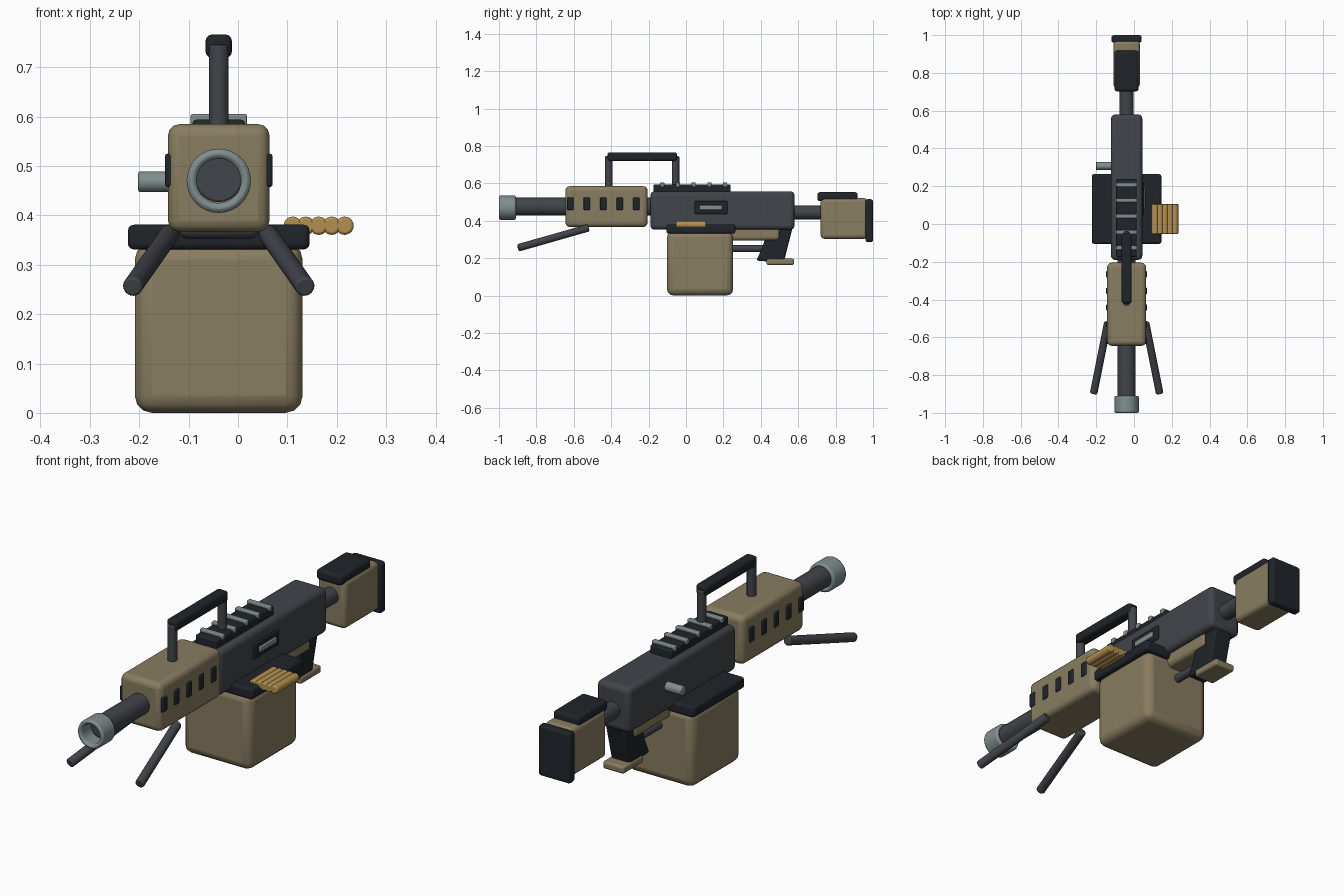
import bpy, bmesh
from math import radians
from mathutils import Vector

if "Cube" in bpy.data.objects:
    bpy.data.objects.remove(bpy.data.objects["Cube"])

CX = -0.039  # centre line of the gun


def material(name, rgb):
    m = bpy.data.materials.new(name)
    m.diffuse_color = (*rgb, 1)
    m.use_nodes = True
    m.node_tree.nodes["Principled BSDF"].inputs["Base Color"].default_value = m.diffuse_color
    return m


TAN = material("tan", (0.25, 0.205, 0.12))
BLACK = material("black", (0.014, 0.018, 0.023))
GUNMETAL = material("gunmetal", (0.052, 0.058, 0.068))
STEEL = material("steel", (0.22, 0.27, 0.27))
BRASS = material("brass", (0.45, 0.28, 0.08))


def finish(bm, name, mat, bevel=0.0, segments=3):
    bmesh.ops.recalc_face_normals(bm, faces=bm.faces)
    me = bpy.data.meshes.new(name)
    bm.to_mesh(me)
    bm.free()
    ob = bpy.data.objects.new(name, me)
    bpy.context.collection.objects.link(ob)
    me.materials.append(mat)
    if bevel:
        b = ob.modifiers.new("Bevel", 'BEVEL')
        b.width, b.segments = bevel, segments
        b.limit_method, b.angle_limit = 'ANGLE', radians(40)
    bpy.ops.object.select_all(action='DESELECT')
    bpy.context.view_layer.objects.active = ob
    ob.select_set(True)
    bpy.ops.object.shade_smooth_by_angle(angle=radians(35))
    return ob


def box(name, mat, x, y, z, bevel=0.01):
    """Bevelled box from (min, max) ranges."""
    bm = bmesh.new()
    bmesh.ops.create_cube(bm, size=1)
    for v in bm.verts:
        v.co = [(a + b) / 2 + c * (b - a) for (a, b), c in zip((x, y, z), v.co)]
    return finish(bm, name, mat, bevel)


def mid(w):
    return (CX - w / 2, CX + w / 2)


def rod(name, mat, a, b, r, bevel=0.004, sides=24):
    """Cylinder from point a to point b."""
    a, b = Vector(a), Vector(b)
    bm = bmesh.new()
    bmesh.ops.create_cone(bm, cap_ends=True, segments=sides, radius1=r, radius2=r, depth=(b - a).length)
    rot = (b - a).to_track_quat('Z', 'Y')
    for v in bm.verts:
        v.co = rot @ v.co + (a + b) / 2
    return finish(bm, name, mat, bevel, 2)


def extrude_profile(name, mat, pts, w, bevel):
    """Side profile of (y, z) points given width w about the centre line."""
    bm = bmesh.new()
    f = bm.faces.new([bm.verts.new((CX - w / 2, y, z)) for y, z in pts])
    ext = bmesh.ops.extrude_face_region(bm, geom=[f])
    for v in ext["geom"]:
        if isinstance(v, bmesh.types.BMVert):
            v.co.x += w
    return finish(bm, name, mat, bevel)


def ring(name, mat, y0, y1, z, r_out, r_in, bevel, sides=32):
    """Open tube along y."""
    bm = bmesh.new()
    prof = [(r_out, y0), (r_out, y1), (r_in, y1), (r_in, y0)]
    vs = [bm.verts.new((r, y, 0)) for r, y in prof]
    edges = [bm.edges.new((vs[i], vs[(i + 1) % 4])) for i in range(4)]
    bmesh.ops.spin(bm, geom=vs + edges, cent=(0, 0, 0), axis=(0, 1, 0),
                   angle=radians(360), steps=sides)
    bmesh.ops.remove_doubles(bm, verts=bm.verts, dist=1e-5)
    bmesh.ops.translate(bm, verts=bm.verts, vec=(CX, 0, z))
    return finish(bm, name, mat, bevel, 2)


# barrel and muzzle
ring("muzzle_brake", STEEL, -1.0, -0.91, 0.47, 0.065, 0.045, 0.008)
rod("barrel", GUNMETAL, (CX, -0.93, 0.475), (CX, -0.15, 0.475), 0.048)

# handguard with side vents
box("handguard", TAN, mid(0.206), (-0.645, -0.205), (0.366, 0.585), 0.024)
for side in (-1, 1):
    for i in range(5):
        y = -0.618 + i * 0.088
        x = sorted((CX + side * 0.09, CX + side * 0.109))
        box(f"vent_{'left' if side < 0 else 'right'}_{i + 1}", BLACK, x,
            (y - 0.017, y + 0.017), (0.457, 0.525), 0.006)

# carry handle
for n, y in (("front", -0.413), ("rear", -0.056)):
    rod(f"handle_post_{n}", GUNMETAL, (CX, y, 0.54), (CX, y, 0.745), 0.02)
box("carry_handle", BLACK, mid(0.053), (-0.42, -0.048), (0.719, 0.766), 0.012)

# receiver, top rail and slats
box("receiver", GUNMETAL, mid(0.166), (-0.19, 0.58), (0.352, 0.557), 0.022)
box("top_rail", BLACK, mid(0.106), (-0.174, 0.238), (0.545, 0.594), 0.008)
for i in range(5):
    y = -0.127 + i * 0.084
    box(f"rail_slat_{i + 1}", STEEL, mid(0.114), (y - 0.011, y + 0.011), (0.582, 0.605), 0.004)

# ejection port and charging knob
box("ejection_port", BLACK, (0.03, 0.053), (0.045, 0.222), (0.436, 0.505), 0.005)
box("ejection_bolt", STEEL, (0.04, 0.06), (0.074, 0.194), (0.457, 0.483), 0.004)
rod("charging_knob", STEEL, (-0.202, 0.307, 0.468), (-0.1, 0.307, 0.468), 0.021)

# ammunition box, lid and belt
box("ammo_box", TAN, (-0.209, 0.131), (-0.102, 0.252), (0.0, 0.345), 0.035)
box("ammo_box_lid", BLACK, (-0.223, 0.145), (-0.105, 0.264), (0.331, 0.381), 0.012)
for i in range(5):
    x = 0.111 + i * 0.0262
    rod(f"cartridge_{i + 1}", BRASS, (x, -0.053, 0.379), (x, 0.107, 0.379), 0.0185, 0.005, 20)

# trigger housing and grip
box("trigger_housing", TAN, mid(0.11), (0.22, 0.503), (0.293, 0.375), 0.02)
rod("trigger_guard", GUNMETAL, (CX, 0.22, 0.251), (CX, 0.43, 0.251), 0.019)
extrude_profile("pistol_grip", BLACK,
                [(0.44, 0.375), (0.573, 0.375), (0.522, 0.175), (0.376, 0.187), (0.41, 0.26)],
                0.095, 0.012)
box("grip_base", TAN, mid(0.106), (0.43, 0.578), (0.163, 0.197), 0.01)

# shoulder stock
rod("buffer_tube", GUNMETAL, (CX, 0.55, 0.444), (CX, 0.76, 0.444), 0.037)
box("stock", TAN, mid(0.14), (0.72, 0.972), (0.303, 0.521), 0.02)
box("cheek_rest", BLACK, mid(0.128), (0.702, 0.918), (0.505, 0.553), 0.014)
box("butt_pad", BLACK, mid(0.16), (0.96, 1.0), (0.286, 0.515), 0.012)

# bipod legs
for n, s in (("left", -1), ("right", 1)):
    rod(f"bipod_leg_{n}", GUNMETAL, (CX + s * 0.1, -0.522, 0.362),
        (CX + s * 0.175, -0.897, 0.255), 0.02, 0.005)
